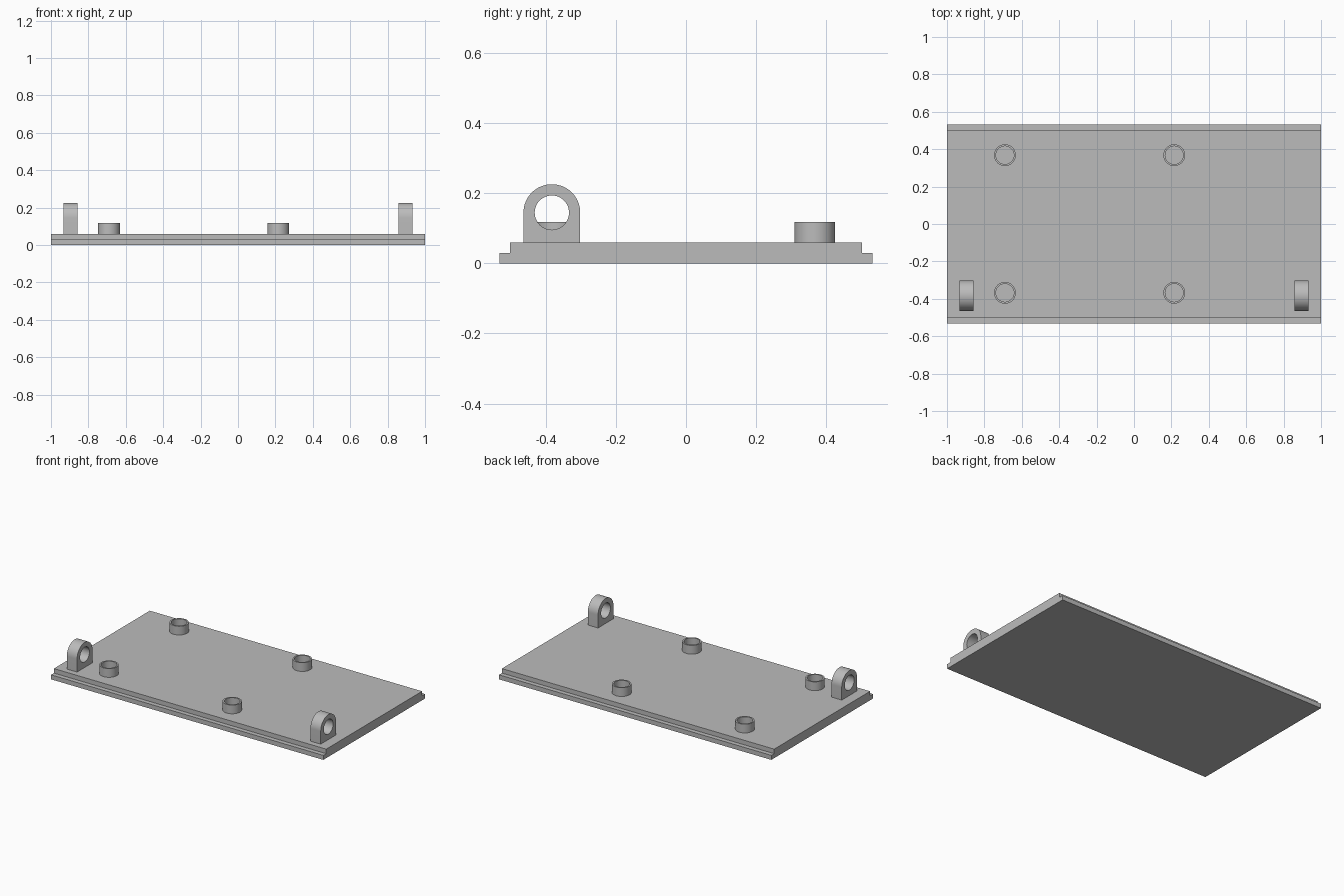
import bpy, bmesh
from math import sin, cos, pi, radians

cube = bpy.data.objects.get("Cube")
if cube:
    bpy.data.objects.remove(cube, do_unlink=True)

grey = bpy.data.materials.new("plain grey")
grey.use_nodes = True
colour = (0.5, 0.5, 0.5, 1)
grey.diffuse_color = colour
grey.node_tree.nodes["Principled BSDF"].inputs["Base Color"].default_value = colour

TOP = 0.06           # upper surface of the plate
ALONG_X = (radians(90), 0, radians(90))   # profile (y, z) extruded along x


def arc(cx, cy, r, start, end, steps):
    """Points on an arc, both ends included."""
    return [(cx + r * cos(start + (end - start) * i / steps),
             cy + r * sin(start + (end - start) * i / steps))
            for i in range(steps + 1)]


def circle(cx, cy, r, steps=48):
    return arc(cx, cy, r, 0, 2 * pi, steps)[:-1]


def extrude_profile(name, loops, depth, location, rotation=(0, 0, 0)):
    """Solid from closed loops (inner loops become holes), centred on its depth."""
    curve = bpy.data.curves.new(name + "_profile", "CURVE")
    curve.dimensions = "2D"
    curve.fill_mode = "BOTH"
    curve.extrude = depth / 2
    for loop in loops:
        spline = curve.splines.new("POLY")
        spline.points.add(len(loop) - 1)
        for point, (x, y) in zip(spline.points, loop):
            point.co = (x, y, 0, 1)
        spline.use_cyclic_u = True
    helper = bpy.data.objects.new(name + "_helper", curve)
    bpy.context.collection.objects.link(helper)
    bpy.context.view_layer.update()
    graph = bpy.context.evaluated_depsgraph_get()
    mesh = bpy.data.meshes.new_from_object(helper.evaluated_get(graph))
    bpy.data.objects.remove(helper, do_unlink=True)

    # Weld caps to walls and make the normals consistent
    bm = bmesh.new()
    bm.from_mesh(mesh)
    bmesh.ops.remove_doubles(bm, verts=bm.verts, dist=1e-5)
    bmesh.ops.recalc_face_normals(bm, faces=bm.faces)
    bm.to_mesh(mesh)
    bm.free()

    mesh.name = name
    mesh.materials.clear()
    mesh.materials.append(grey)
    obj = bpy.data.objects.new(name, mesh)
    obj.location, obj.rotation_euler = location, rotation
    bpy.context.collection.objects.link(obj)
    bpy.ops.object.select_all(action="DESELECT")
    obj.select_set(True)
    bpy.context.view_layer.objects.active = obj
    bpy.ops.object.shade_smooth_by_angle(angle=radians(30))
    return obj


# Base plate with a stepped lip along the front and back
half = [(0.533, 0), (0.533, 0.03), (0.503, 0.03), (0.503, TOP)]
plate = half + [(-y, z) for y, z in reversed(half)]
extrude_profile("base_plate", [plate], 2, (0, 0, 0), ALONG_X)

# Round-topped hinge lugs with a pin hole
LUG_Y, LUG_Z, LUG_R = -0.383, 0.145, 0.081
outline = ([(LUG_Y - LUG_R, TOP), (LUG_Y + LUG_R, TOP)]
           + arc(LUG_Y, LUG_Z, LUG_R, 0, pi, 32))
for side, x in (("right", -0.895), ("left", 0.895)):
    extrude_profile("hinge_lug_" + side, [outline, circle(LUG_Y, LUG_Z, 0.049)],
                    0.075, (x, 0, 0), ALONG_X)

# Hollow mounting bosses
BOSS_H = 0.058
for side, x in (("right", -0.69), ("left", 0.215)):
    for end, y in (("front", -0.368), ("back", 0.368)):
        extrude_profile(f"mounting_boss_{end}_{side}",
                        [circle(0, 0, 0.058), circle(0, 0, 0.048)],
                        BOSS_H, (x, y, TOP + BOSS_H / 2))
